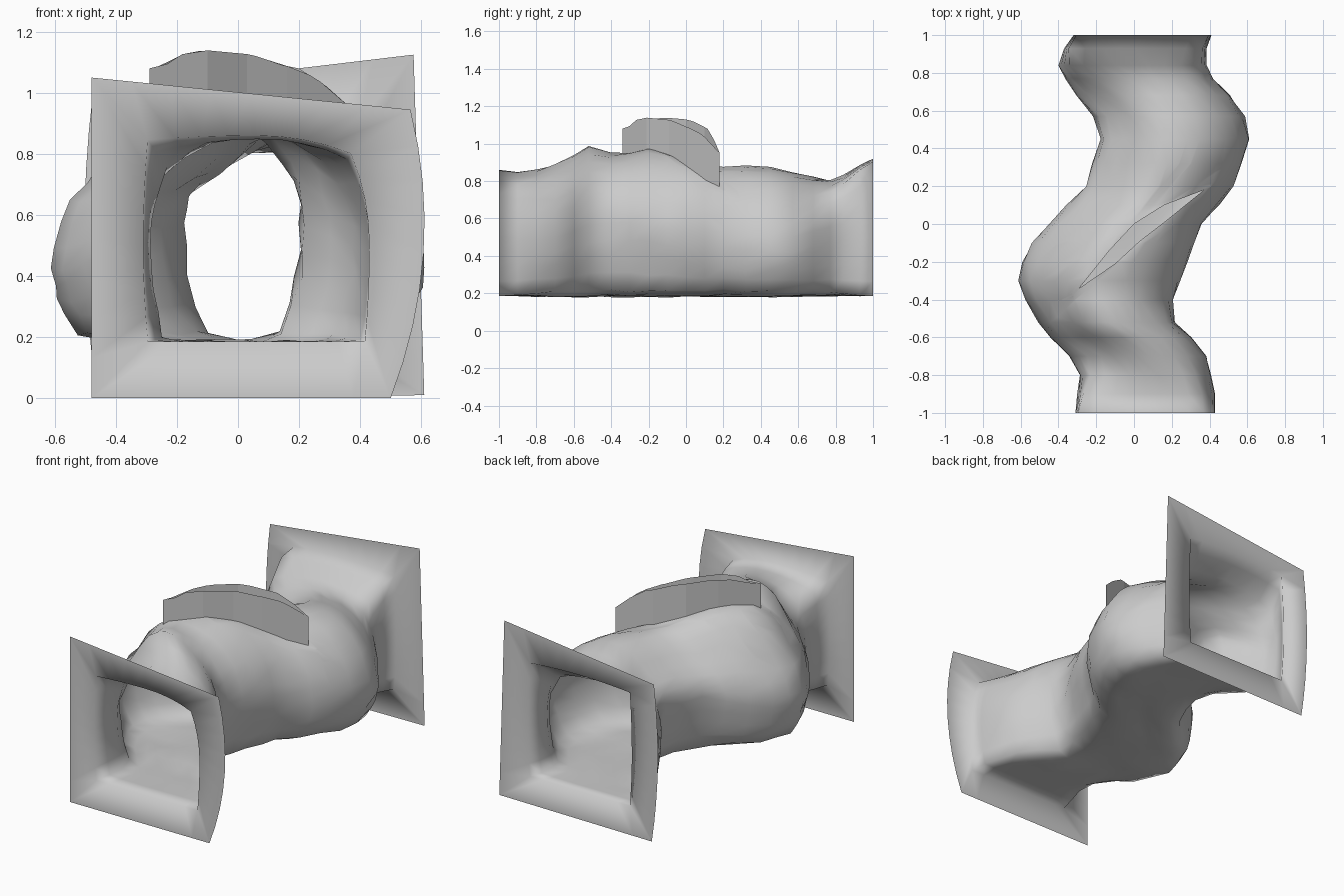
import bpy, bmesh, random
from math import sqrt

random.seed(4)
cube = bpy.data.objects.get("Cube")
if cube:
    bpy.data.objects.remove(cube, do_unlink=True)

stone = bpy.data.materials.new("stone_grey")
stone.use_nodes = True
GREY = (0.6, 0.6, 0.6, 1)
stone.diffuse_color = GREY
stone.node_tree.nodes["Principled BSDF"].inputs["Base Color"].default_value = GREY

SEG = 8  # segments per side of the cross-section


def square_loop():
    """Points around a unit square, counter-clockwise from the lower left."""
    steps = [-1 + 2 * i / SEG for i in range(SEG)]
    return ([(a, -1) for a in steps] + [(1, a) for a in steps]
            + [(-a, 1) for a in steps] + [(-1, -a) for a in steps])


def section(y, left, right, top, floor=0.185):
    """Cave cross-section: flat floor, leaning walls, domed roof."""
    inner = max(0, min(1, (0.96 - abs(y)) / 0.28))
    centre, half = (left + right) / 2, (right - left) / 2
    lean = max(-1, min(1, centre / 0.2)) * inner
    ring = []
    for s, t in square_loop():
        corner = 0.6 if s > 0 and y < 0 else 0.15  # roundness at the mouths
        k = corner + (1 - corner) * inner
        waist = 0.5 - 0.08 * lean * s  # height where the wall is widest
        if t > 0:
            u = s * sqrt(1 - 0.5 * k * t * t)
            rise = (top - waist) * (1 - 0.23 * inner * min(s, 0) ** 2)
            z = waist + t * sqrt(1 - 0.5 * k * s * s) * rise
        else:
            u = s * (1 - (0.04 + 0.16 * inner) * t * t)
            z = waist + t * (waist - floor - 0.03 * inner * s ** 8)
        rough = 0.009 * inner
        ring.append((centre + u * half + random.uniform(-rough, rough), y,
                     z + random.uniform(-rough, rough)))
    return ring


def flange(y, bl, br, tr, tl, bulge):
    """Outer border of an end wall; one side edge bows outward."""
    ring = []
    for s, t in square_loop():
        a, b = (s + 1) / 2, (t + 1) / 2
        x, z = [(1 - b) * ((1 - a) * bl[i] + a * br[i])
                + b * ((1 - a) * tl[i] + a * tr[i]) for i in (0, 1)]
        if s * bulge > 0:
            x += bulge * abs(s) * (1 - t * t)
        ring.append((x, y, z))
    return ring


def value_at(points, x):
    """Piecewise linear value of a profile at x."""
    for (x0, v0), (x1, v1) in zip(points, points[1:]):
        if x <= x1:
            break
    return v0 + (v1 - v0) * (x - x0) / (x1 - x0)


def make_object(name, bm, smooth):
    mesh = bpy.data.meshes.new(name)
    bm.to_mesh(mesh)
    bm.free()
    mesh.materials.append(stone)
    for p in mesh.polygons:
        p.use_smooth = smooth
    obj = bpy.data.objects.new(name, mesh)
    bpy.context.collection.objects.link(obj)
    return obj


# Winding tunnel: y, left wall, right wall, roof height
stations = [
    (-1, -.31, .43, .86), (-.9, -.30, .43, .85), (-.8, -.29, .405, .86),
    (-.7, -.34, .38, .89), (-.6, -.44, .31, .93), (-.52, -.50, .22, .98),
    (-.4, -.57, .205, .945), (-.3, -.61, .24, .955), (-.2, -.585, .275, .975),
    (-.1, -.54, .32, .96), (0, -.445, .35, .935), (.1, -.35, .45, .88),
    (.2, -.26, .52, .87), (.32, -.22, .57, .88), (.45, -.18, .605, .88),
    (.57, -.21, .58, .85), (.68, -.30, .51, .82), (.77, -.36, .42, .805),
    (.84, -.40, .385, .83), (.93, -.37, .385, .885), (1, -.32, .41, .92),
]
rings = [flange(-1, (-.48, 0), (.5, 0), (.565, .945), (-.48, 1.05), .075)]
rings += [section(*st) for st in stations]
rings += [flange(1, (-.46, 0), (.61, .01), (.575, 1.125), (-.475, 1.0), -.035)]

bm = bmesh.new()
loops = [[bm.verts.new(co) for co in ring] for ring in rings]
for a, b in zip(loops, loops[1:]):
    for i in range(len(a)):
        j = (i + 1) % len(a)
        bm.faces.new((a[i], a[j], b[j], b[i]))

# Skylight crack in the roof: plan outlines and rim height along x
front_line = [(-.29, -.34), (-.10, -.21), (.03, -.09), (.16, .01), (.37, .18)]
back_line = [(-.29, -.34), (-.13, -.14), (0, 0), (.16, .10), (.37, .18)]
rim_line = [(-.29, 1.08), (-.23, 1.095), (-.19, 1.125), (-.11, 1.14),
            (.05, 1.125), (.10, 1.10), (.20, 1.08), (.28, 1.03), (.37, .95)]

for line in (front_line, back_line):
    for (x0, y0), (x1, y1) in zip(line, line[1:]):
        faces = []
        for f in bm.faces:
            c = f.calc_center_median()
            if c.z > .6 and abs(c.x - .04) < .45 and abs(c.y + .08) < .4:
                faces.append(f)
        edges = {e for f in faces for e in f.edges}
        verts = {v for f in faces for v in f.verts}
        bmesh.ops.bisect_plane(bm, geom=faces + list(edges) + list(verts),
                               plane_co=(x0, y0, 0), dist=0.00001,
                               plane_no=(y1 - y0, x0 - x1, 0))

hole = []
for f in bm.faces:
    c = f.calc_center_median()
    if (c.z > .6 and -.29 < c.x < .37
            and value_at(front_line, c.x) < c.y < value_at(back_line, c.x)):
        hole.append(f)
bmesh.ops.delete(bm, geom=hole, context='FACES')

# Upright walls rising from the crack to the rim
walls = bmesh.new()
for e in bm.edges:
    if e.is_boundary and abs(e.verts[0].co.y) < .5:
        p, q = (v.co for v in e.verts)
        corners = [p, q, (q.x, q.y, value_at(rim_line, q.x)),
                   (p.x, p.y, value_at(rim_line, p.x))]
        walls.faces.new([walls.verts.new(c) for c in corners])
bmesh.ops.remove_doubles(walls, verts=walls.verts, dist=0.0005)
bmesh.ops.recalc_face_normals(walls, faces=walls.faces)

make_object("cave_tunnel", bm, True)
make_object("skylight_walls", walls, False)
